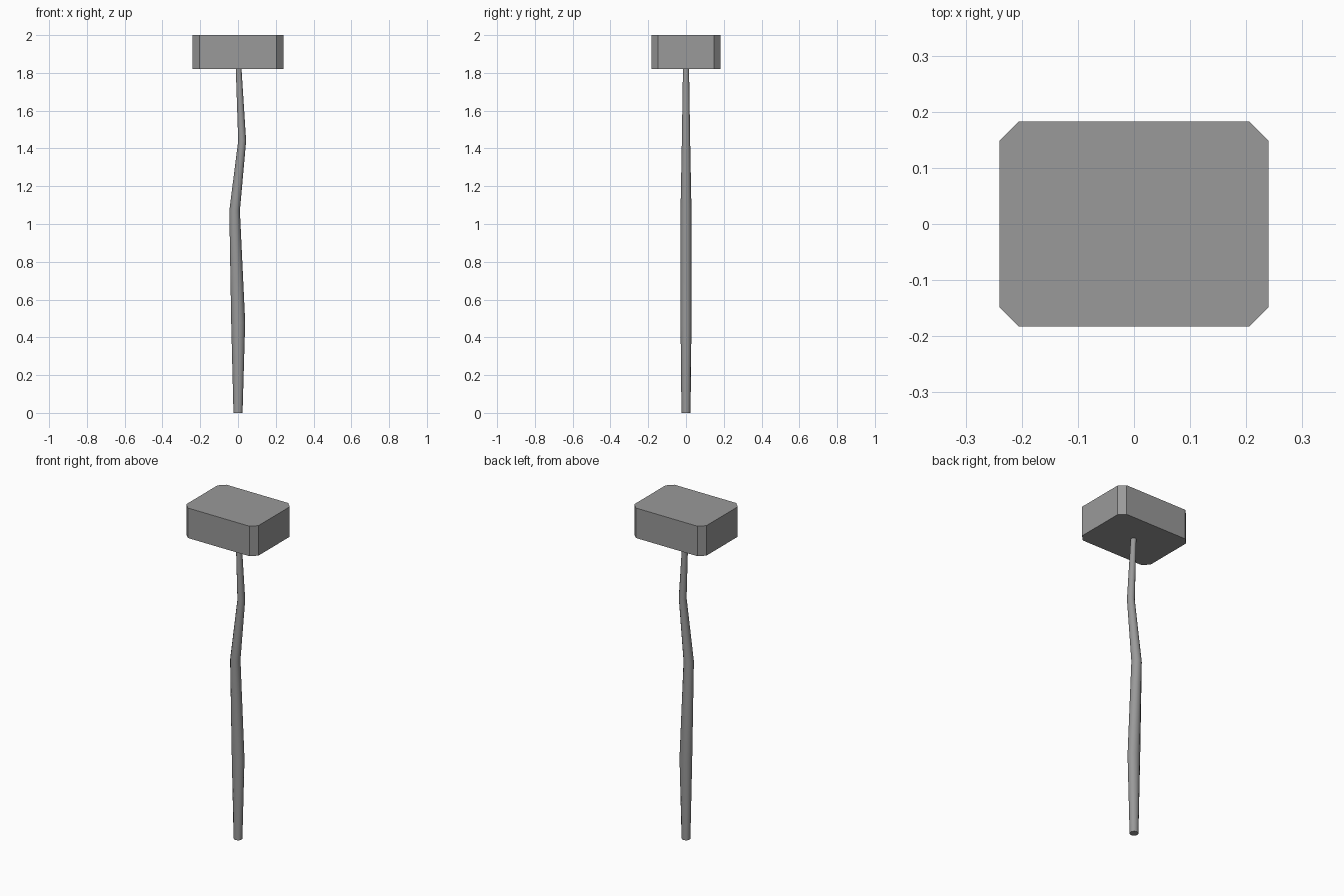
import bpy, bmesh
from math import cos, sin, tau

cube = bpy.data.objects.get("Cube")
if cube:
    bpy.data.objects.remove(cube)

grey = bpy.data.materials.new("stone grey")
grey.use_nodes = True
colour = (0.32, 0.32, 0.32, 1)
grey.diffuse_color = colour
grey.node_tree.nodes["Principled BSDF"].inputs["Base Color"].default_value = colour


def loft(name, sections):
    """Skin equal-sized rings of points, bottom to top, and cap both ends."""
    bm = bmesh.new()
    rings = [[bm.verts.new(p) for p in ring] for ring in sections]
    n = len(rings[0])
    for low, high in zip(rings, rings[1:]):
        for i in range(n):
            j = (i + 1) % n
            bm.faces.new((low[i], low[j], high[j], high[i]))
    bm.faces.new(rings[0][::-1])
    bm.faces.new(rings[-1])
    mesh = bpy.data.meshes.new(name)
    bm.to_mesh(mesh)
    bm.free()
    mesh.materials.append(grey)
    obj = bpy.data.objects.new(name, mesh)
    bpy.context.collection.objects.link(obj)
    return obj


# Crooked handle: height, sideways offset, half width, half depth
SIDES = 12
path = [(0, 0, 0.024, 0.024), (0.48, 0.001, 0.037, 0.029),
        (1.07, -0.018, 0.028, 0.029), (1.44, 0.022, 0.021, 0.022),
        (1.83, 0.003, 0.015, 0.016)]
handle = loft("handle", [
    [(x + rx * cos(tau * i / SIDES), ry * sin(tau * i / SIDES), z) for i in range(SIDES)]
    for z, x, rx, ry in path])
bpy.context.view_layer.objects.active = handle
handle.select_set(True)
bpy.ops.object.shade_smooth_by_angle(angle=0.7)

# Block head with chamfered upright corners
W, D, C = 0.24, 0.183, 0.035
outline = [(W, C - D), (W, D - C), (W - C, D), (C - W, D),
           (-W, D - C), (-W, C - D), (C - W, -D), (W - C, -D)]
loft("hammer_head", [[(x, y, z) for x, y in outline] for z in (1.82, 2)])
